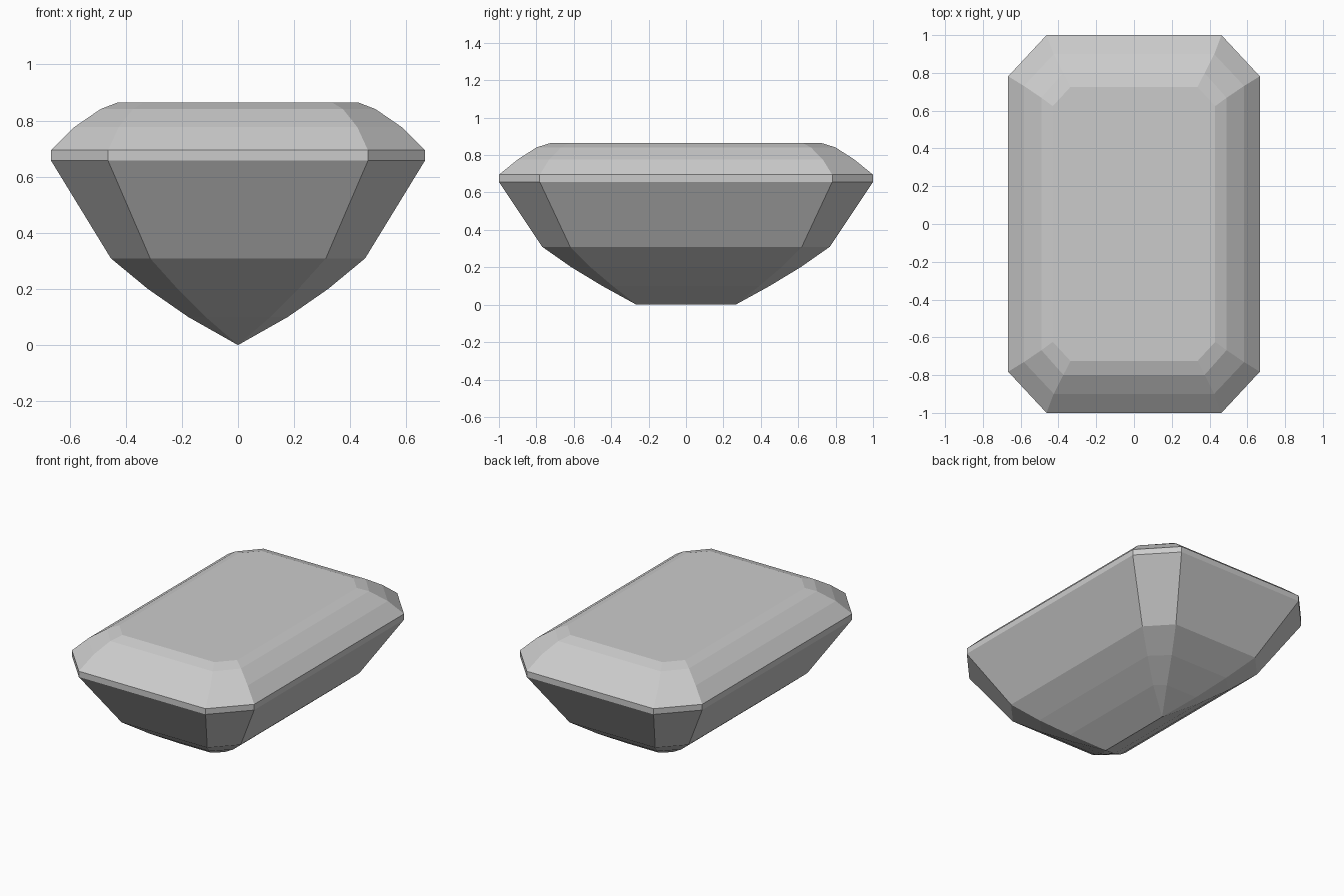
import bpy, bmesh

if "Cube" in bpy.data.objects:
    bpy.data.objects.remove(bpy.data.objects["Cube"])

# Octagonal step-cut rings: z, half width, half length, corner x, corner y
RINGS = [
    (0.000, 0.000, 0.265, 0.000, 0.265),  # keel line
    (0.100, 0.177, 0.447, 0.115, 0.392),
    (0.200, 0.321, 0.612, 0.215, 0.510),
    (0.309, 0.453, 0.768, 0.313, 0.619),
    (0.657, 0.666, 1.000, 0.463, 0.782),  # girdle
    (0.695, 0.666, 1.000, 0.463, 0.782),
    (0.777, 0.583, 0.899, 0.425, 0.731),
    (0.841, 0.490, 0.799, 0.374, 0.668),
    (0.864, 0.430, 0.726, 0.336, 0.624),  # table
]


def octagon(bm, z, hx, hy, kx, ky):
    pts = [(hx, -ky), (hx, ky), (kx, hy), (-kx, hy),
           (-hx, ky), (-hx, -ky), (-kx, -hy), (kx, -hy)]
    return [bm.verts.new((x, y, z)) for x, y in pts]


bm = bmesh.new()
loops = [octagon(bm, *r) for r in RINGS]

# Facets between neighbouring rings, then the flat table
for a, b in zip(loops, loops[1:]):
    for i in range(8):
        j = (i + 1) % 8
        bm.faces.new((a[i], a[j], b[j], b[i]))
bm.faces.new(loops[-1])

# Collapse the lowest ring into the keel edge
bmesh.ops.remove_doubles(bm, verts=bm.verts[:], dist=1e-4)
bmesh.ops.recalc_face_normals(bm, faces=bm.faces[:])

mesh = bpy.data.meshes.new("emerald_cut_gem")
bm.to_mesh(mesh)
bm.free()
gem = bpy.data.objects.new("emerald_cut_gem", mesh)
bpy.context.collection.objects.link(gem)
